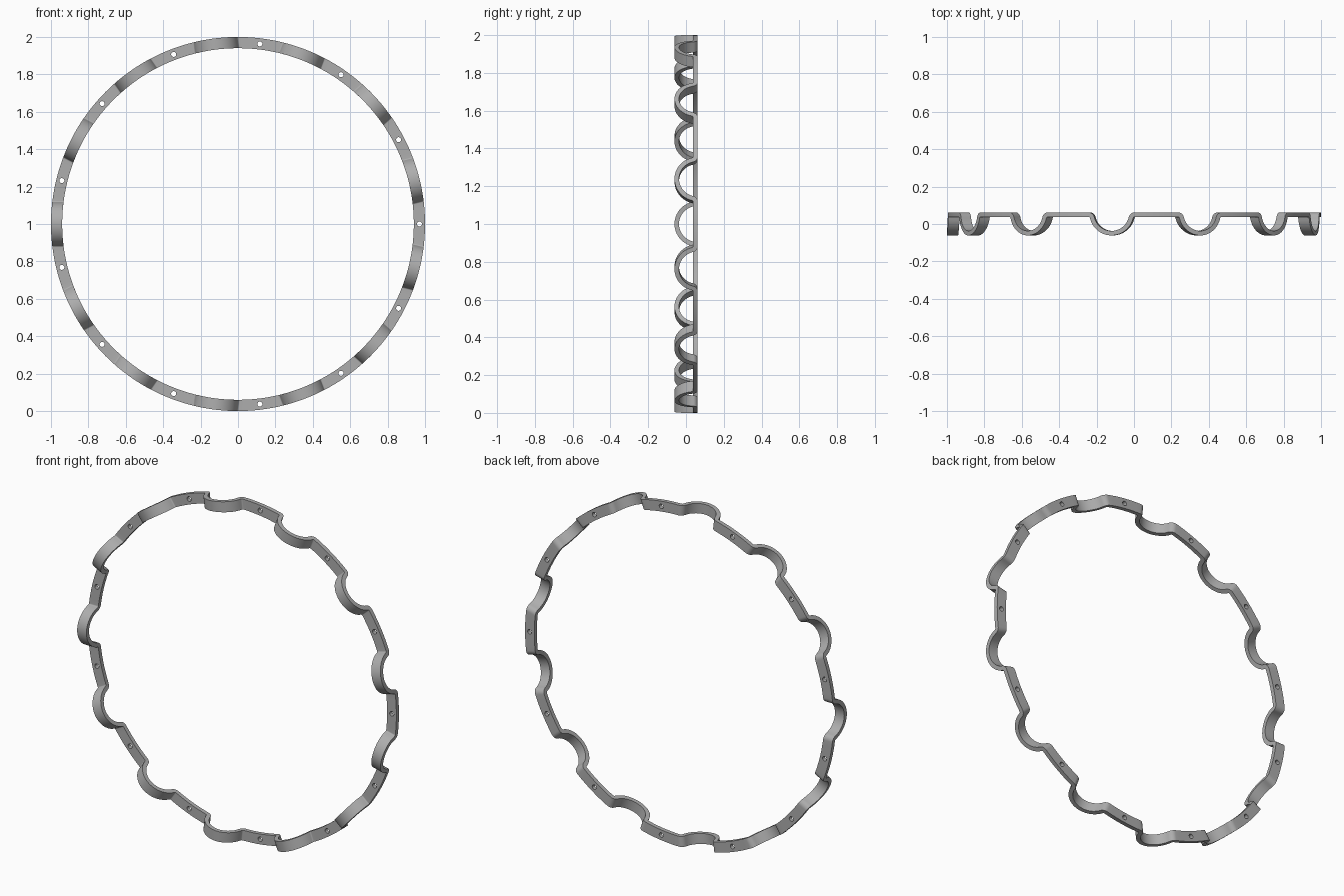
import bpy, bmesh
from math import asin, atan2, cos, sin, pi, radians
from mathutils import Matrix, Vector

if "Cube" in bpy.data.objects:
    bpy.data.objects.remove(bpy.data.objects["Cube"])

COUNT = 13                  # arches and tabs around the ring
R_IN, R_OUT = 0.94, 1.0     # ring radii
HALF = 0.012                # half of the band thickness
TAB_Y, CREST_Y = 0.05, -0.049   # centre line of the tabs and arch crests
REACH = 0.124               # half width of one arch with its bends
BEND = 0.02                 # bend radius between tab and arch
HOLE = 0.0135
STEP = 2 * pi / COUNT

# Arch radius that is tangent to both bends
depth = TAB_Y - BEND - CREST_Y
arch_r = (REACH**2 + depth**2 - BEND**2) / (2 * (depth + BEND))
arch_y = CREST_Y + arch_r
bend_y = TAB_Y - BEND
tilt = atan2(arch_y - bend_y, REACH)


def arc(cx, cy, r_front, r_back, start, end, steps):
    """Pairs of front and back profile points along an arc."""
    angles = [start + (end - start) * i / steps for i in range(steps + 1)]
    return [[(cx + r * cos(a), cy + r * sin(a)) for r in (r_front, r_back)] for a in angles]


left = arc(-REACH, bend_y, BEND - HALF, BEND + HALF, pi / 2, tilt, 7)
arch = arc(0, arch_y, arch_r + HALF, arch_r - HALF, pi + tilt, 2 * pi - tilt, 24)
right = [[(-u, y) for u, y in pair] for pair in reversed(left)]
profile = left + arch[1:-1] + right


def place(bm, r, angle, y):
    return bm.verts.new((r * cos(angle), y, 1 + r * sin(angle)))


# Wavy ring: arches joined by flat tabs, cut to the two circles
bm = bmesh.new()
sections = []
for k in range(COUNT):
    centre = (k + 0.5) * STEP
    for (uf, yf), (ub, yb) in profile:
        corners = ((R_IN, uf, yf), (R_OUT, uf, yf), (R_OUT, ub, yb), (R_IN, ub, yb))
        sections.append([place(bm, r, centre + asin(u / r), y) for r, u, y in corners])
    for i in range(1, 8):
        section = []
        for r, y in ((R_IN, TAB_Y - HALF), (R_OUT, TAB_Y - HALF),
                     (R_OUT, TAB_Y + HALF), (R_IN, TAB_Y + HALF)):
            edge = asin(REACH / r)
            section.append(place(bm, r, centre + edge + (STEP - 2 * edge) * i / 8, y))
        sections.append(section)
for i, a in enumerate(sections):
    b = sections[(i + 1) % len(sections)]
    for j in range(4):
        n = (j + 1) % 4
        bm.faces.new((a[j], a[n], b[n], b[j]))
bmesh.ops.recalc_face_normals(bm, faces=bm.faces)
mesh = bpy.data.meshes.new("wavy_ring")
bm.to_mesh(mesh)
bm.free()
ring = bpy.data.objects.new("wavy_ring", mesh)
bpy.context.collection.objects.link(ring)

grey = bpy.data.materials.new("mid_grey")
grey.use_nodes = True
colour = (0.42, 0.42, 0.42, 1)
grey.diffuse_color = colour
grey.node_tree.nodes["Principled BSDF"].inputs["Base Color"].default_value = colour
mesh.materials.append(grey)

# Screw holes through the middle of each tab
bm = bmesh.new()
for k in range(COUNT):
    r = (R_IN + R_OUT) / 2
    spot = Vector((r * cos(k * STEP), TAB_Y, 1 + r * sin(k * STEP)))
    turn = Matrix.Rotation(-k * STEP, 4, 'Y') @ Matrix.Rotation(pi / 2, 4, 'X')
    bmesh.ops.create_cone(bm, cap_ends=True, segments=20, radius1=HOLE, radius2=HOLE,
                          depth=0.1, matrix=Matrix.Translation(spot) @ turn)
cut_mesh = bpy.data.meshes.new("hole_cutter")
bm.to_mesh(cut_mesh)
bm.free()
cut_mesh.materials.append(grey)
cutter = bpy.data.objects.new("hole_cutter", cut_mesh)
cutter.hide_render = True
bpy.context.collection.objects.link(cutter)

holes = ring.modifiers.new("screw_holes", 'BOOLEAN')
holes.operation = 'DIFFERENCE'
holes.solver = 'EXACT'
holes.object = cutter
bpy.ops.object.select_all(action='DESELECT')
ring.select_set(True)
bpy.context.view_layer.objects.active = ring
bpy.ops.object.modifier_apply(modifier=holes.name)
bpy.data.objects.remove(cutter)
bpy.ops.object.shade_smooth_by_angle(angle=radians(30))
